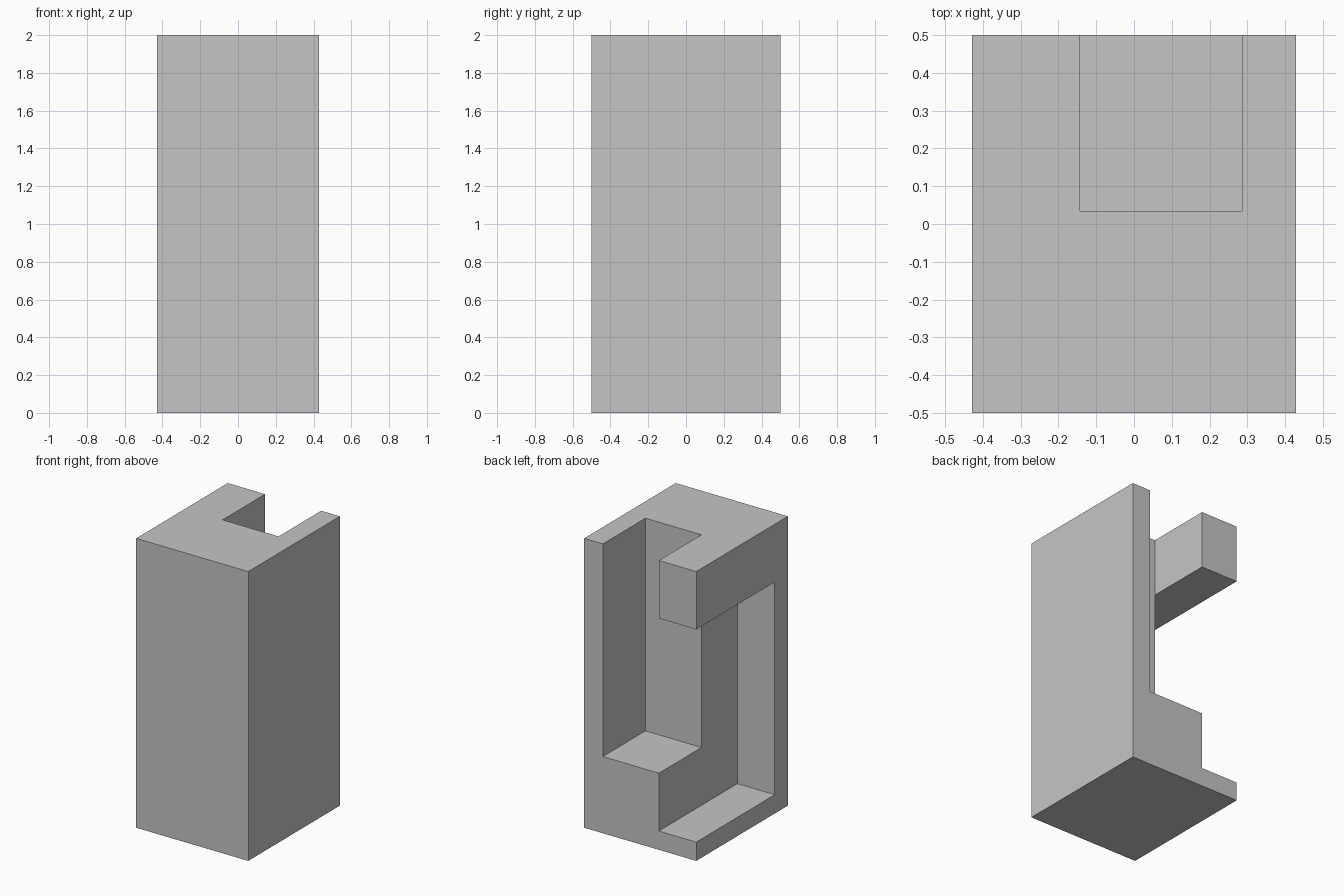
import bpy
import bmesh
from mathutils import Vector

U = 1 / 7      # module of the block
OVER = 0.1     # how far cutters reach past the outside

if "Cube" in bpy.data.objects:
    bpy.data.objects.remove(bpy.data.objects["Cube"], do_unlink=True)

grey = bpy.data.materials.new("plain grey")
grey.use_nodes = True
color = (0.56, 0.56, 0.56, 1)
grey.diffuse_color = color
grey.node_tree.nodes["Principled BSDF"].inputs["Base Color"].default_value = color


def box(name, low, high):
    """Box between two opposite corners."""
    bm = bmesh.new()
    bmesh.ops.create_cube(bm, size=1)
    low, high = Vector(low), Vector(high)
    for v in bm.verts:
        v.co = [high[i] if v.co[i] > 0 else low[i] for i in range(3)]
    mesh = bpy.data.meshes.new(name)
    bm.to_mesh(mesh)
    bm.free()
    mesh.materials.append(grey)
    obj = bpy.data.objects.new(name, mesh)
    bpy.context.collection.objects.link(obj)
    return obj


def cut(target, cutter):
    mod = target.modifiers.new(cutter.name, "BOOLEAN")
    mod.operation = "DIFFERENCE"
    mod.solver = "EXACT"
    mod.object = cutter
    cutter.hide_render = True
    cutter.hide_viewport = True
    cutter.display_type = "WIRE"


# Upright block
block = box("block", (-3 * U, -0.5, 0), (3 * U, 0.5, 2))

# Side window, open to the back, leaving an arm above and a ledge below
cut(block, box("side_window_cutter",
               (-3 * U - OVER, -2.5 * U, 0.13), (-U, 0.5 + OVER, 1.6)))

# Slot from the top, open to the back, leaving a thin wall and a step
cut(block, box("top_slot_cutter",
               (-U, 0.035, 0.53), (2 * U, 0.5 + OVER, 2 + OVER)))
